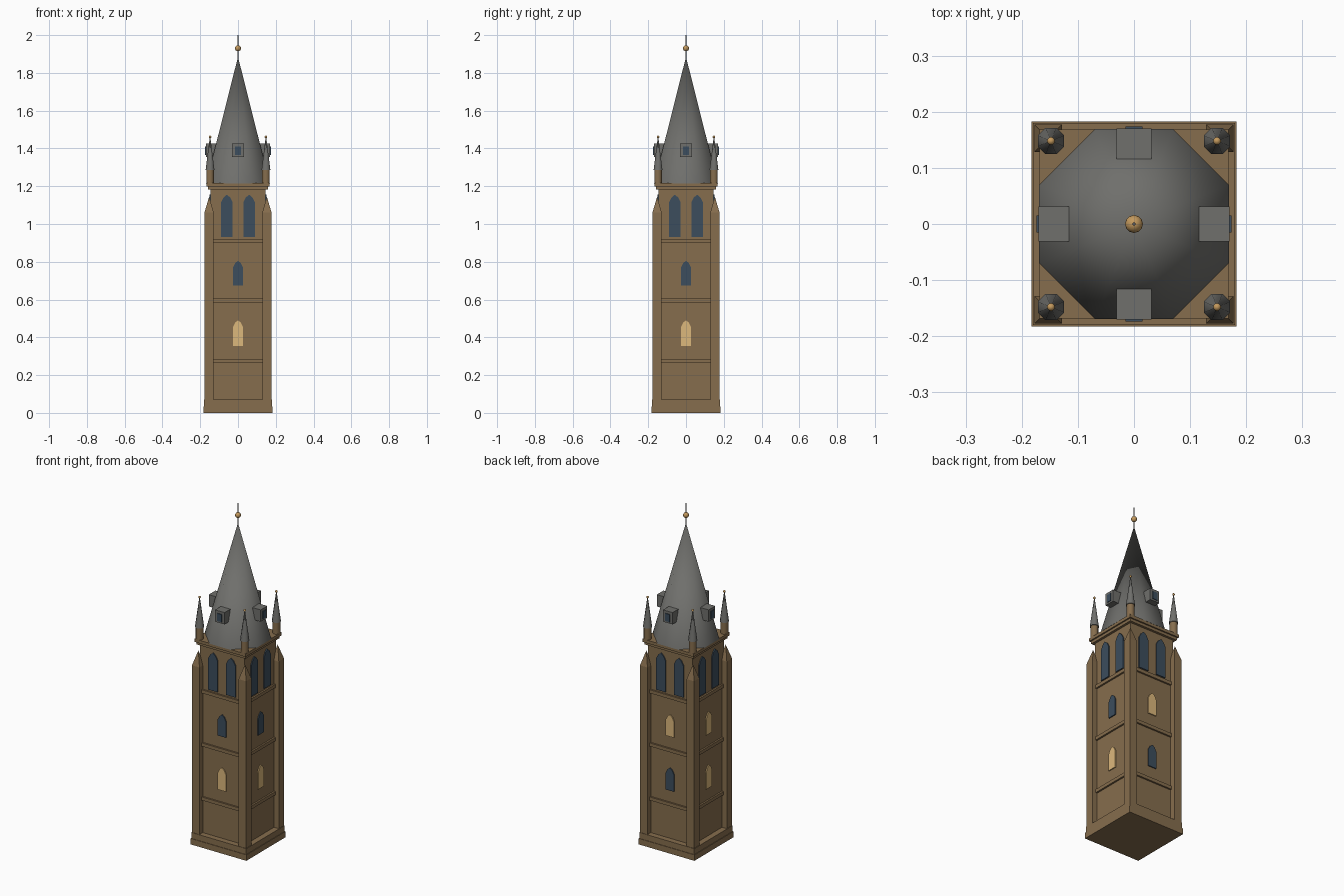
import bpy
import bmesh
from math import pi, cos, radians
from mathutils import Matrix, Vector

if "Cube" in bpy.data.objects:
    bpy.data.objects.remove(bpy.data.objects["Cube"], do_unlink=True)


def material(name, rgb):
    m = bpy.data.materials.new(name)
    m.use_nodes = True
    m.diffuse_color = (*rgb, 1)
    m.node_tree.nodes["Principled BSDF"].inputs["Base Color"].default_value = (*rgb, 1)
    return m


STONE = material("brown stone", (0.24, 0.155, 0.075))
SLATE = material("grey slate", (0.16, 0.16, 0.15))
GLASS = material("dark blue glass", (0.045, 0.075, 0.11))
LIT = material("warm lit glass", (0.72, 0.48, 0.20))
GOLD = material("gilded metal", (0.55, 0.32, 0.11))
IRON = material("dark iron", (0.10, 0.10, 0.10))


def finish(bm, name, mat, turn=0, smooth=None):
    bmesh.ops.recalc_face_normals(bm, faces=bm.faces)
    bm.transform(Matrix.Rotation(turn * pi / 2, 4, "Z"))
    mesh = bpy.data.meshes.new(name)
    bm.to_mesh(mesh)
    bm.free()
    ob = bpy.data.objects.new(name, mesh)
    bpy.context.collection.objects.link(ob)
    mesh.materials.append(mat)
    if smooth:
        bpy.ops.object.select_all(action="DESELECT")
        ob.select_set(True)
        bpy.context.view_layer.objects.active = ob
        bpy.ops.object.shade_smooth_by_angle(angle=radians(smooth))
    return ob


def box(name, mat, centre, half, z0, z1, turn=0):
    bm = bmesh.new()
    bmesh.ops.create_cube(bm, size=2)
    bm.transform(Matrix.LocRotScale(Vector((*centre, (z0 + z1) / 2)), None,
                                    Vector((*half, (z1 - z0) / 2))))
    return finish(bm, name, mat, turn)


def spire(name, mat, centre, apothem, z0, z1, sides=8, top=0.0, smooth=60):
    # Regular prism or pyramid with flat sides towards the axes
    bm = bmesh.new()
    r = 1 / cos(pi / sides)
    bmesh.ops.create_cone(bm, cap_ends=True, segments=sides, radius1=apothem * r,
                          radius2=top * r, depth=z1 - z0)
    bm.transform(Matrix.Translation((*centre, (z0 + z1) / 2))
                 @ Matrix.Rotation(pi / sides, 4, "Z"))
    bmesh.ops.remove_doubles(bm, verts=bm.verts, dist=1e-5)
    return finish(bm, name, mat, 0, smooth)


def ball(name, mat, centre, z, r):
    bm = bmesh.new()
    bmesh.ops.create_uvsphere(bm, u_segments=12, v_segments=8, radius=r)
    bm.transform(Matrix.Translation((*centre, z)))
    return finish(bm, name, mat, 0, 60)


def lancet(name, mat, x, half, z0, shoulder, z1, turn):
    # Thin pointed plate on one wall
    bm = bmesh.new()
    outline = [(-half, z0), (half, z0), (half, shoulder), (half * 0.55, (shoulder + z1) / 2 + 0.006),
               (0, z1), (-half * 0.55, (shoulder + z1) / 2 + 0.006), (-half, shoulder)]
    face = bm.faces.new([bm.verts.new((x + px, -WALL - 0.006, pz)) for px, pz in outline])
    side = bmesh.ops.extrude_face_region(bm, geom=[face])
    moved = [v for v in side["geom"] if isinstance(v, bmesh.types.BMVert)]
    bmesh.ops.translate(bm, verts=moved, vec=(0, 0.008, 0))
    return finish(bm, name, mat, turn)


WALL = 0.146
MIDDLE = (0, 0)

# Plinth, shaft, string courses and cornice
box("plinth_base", STONE, MIDDLE, (0.183, 0.183), 0, 0.035)
box("plinth_top", STONE, MIDDLE, (0.18, 0.18), 0.035, 0.07)
box("tower_shaft", STONE, MIDDLE, (WALL, WALL), 0.06, 1.19)
for i, z in enumerate((0.275, 0.595, 0.91)):
    box(f"string_course_{i + 1}", STONE, MIDDLE, (0.156, 0.156), z - 0.01, z + 0.01)
box("cornice_lower", STONE, MIDDLE, (0.16, 0.16), 1.182, 1.198)
box("cornice_upper", STONE, MIDDLE, (0.168, 0.168), 1.198, 1.216)

# Corner buttresses and pinnacles
for sx in (-1, 1):
    for sy in (-1, 1):
        tag = ("back" if sy > 0 else "front") + ("_left" if sx > 0 else "_right")
        foot = (sx * 0.153, sy * 0.153)
        box("buttress_" + tag, STONE, foot, (0.0245, 0.0245), 0.06, 1.06)
        spire("buttress_cap_" + tag, STONE, foot, 0.0245, 1.06, 1.145, 4, smooth=None)
        peak = (sx * 0.148, sy * 0.148)
        spire("pinnacle_base_" + tag, STONE, peak, 0.02, 1.21, 1.285, top=0.02)
        spire("pinnacle_spire_" + tag, SLATE, peak, 0.0235, 1.285, 1.455, top=0.002)
        ball("pinnacle_ball_" + tag, GOLD, peak, 1.461, 0.007)

# Main roof and finial
spire("main_spire", SLATE, MIDDLE, 0.169, 1.214, 1.885)
spire("finial_rod", IRON, MIDDLE, 0.003, 1.86, 2.0, top=0.003)
ball("finial_ball", GOLD, MIDDLE, 1.93, 0.016)

# Windows and dormers on each side: lower and upper glass colours
sides = (("front", LIT, GLASS), ("left", LIT, GLASS), ("back", GLASS, LIT), ("right", LIT, LIT))
for turn, (side, low, high) in enumerate(sides):
    lancet("lower_window_" + side, low, 0, 0.027, 0.355, 0.455, 0.49, turn)
    lancet("upper_window_" + side, high, 0, 0.027, 0.675, 0.77, 0.805, turn)
    for x in (-0.059, 0.059):
        lancet("belfry_window_" + side, GLASS, x, 0.031, 0.93, 1.115, 1.155, turn)
    box("dormer_" + side, SLATE, (0, -0.1425), (0.031, 0.0275), 1.355, 1.425, turn)
    box("dormer_window_" + side, GLASS, (0, -0.17), (0.015, 0.004), 1.365, 1.41, turn)
